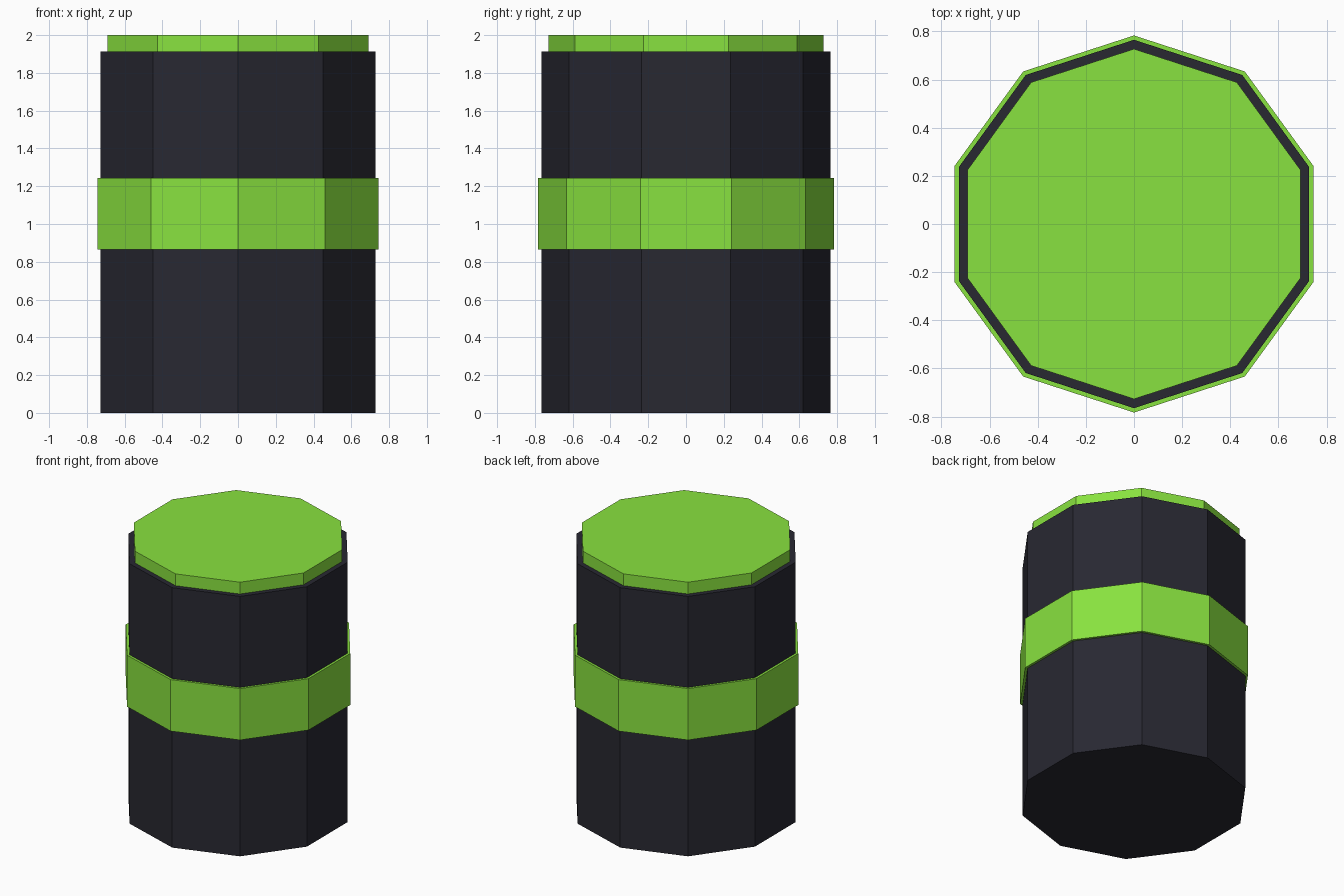
import bpy
import bmesh
from math import sin, cos, tau

cube = bpy.data.objects.get("Cube")
if cube:
    bpy.data.objects.remove(cube, do_unlink=True)

SIDES = 10


def material(name, color):
    mat = bpy.data.materials.new(name)
    mat.use_nodes = True
    mat.diffuse_color = color
    mat.node_tree.nodes["Principled BSDF"].inputs["Base Color"].default_value = color
    return mat


def prism(name, radius, bottom, top, mat):
    """Upright flat-sided prism with a corner on the y axis."""
    bm = bmesh.new()
    ring = [bm.verts.new((radius * sin(tau * i / SIDES), radius * cos(tau * i / SIDES), bottom))
            for i in range(SIDES)]
    base = bm.faces.new(ring)
    raised = bmesh.ops.extrude_face_region(bm, geom=[base], use_keep_orig=True)
    verts = [v for v in raised["geom"] if isinstance(v, bmesh.types.BMVert)]
    bmesh.ops.translate(bm, verts=verts, vec=(0, 0, top - bottom))
    bmesh.ops.recalc_face_normals(bm, faces=bm.faces)
    mesh = bpy.data.meshes.new(name)
    bm.to_mesh(mesh)
    bm.free()
    mesh.materials.append(mat)
    obj = bpy.data.objects.new(name, mesh)
    bpy.context.collection.objects.link(obj)
    return obj


green = material("lime green", (0.25, 0.76, 0.05, 1))
dark = material("dark slate", (0.021, 0.021, 0.031, 1))

# Barrel body, the raised band around it and the lid
prism("barrel_body", 0.765, 0, 1.913, dark)
prism("middle_band", 0.783, 0.864, 1.243, green)
prism("lid", 0.727, 1.913, 2, green)
